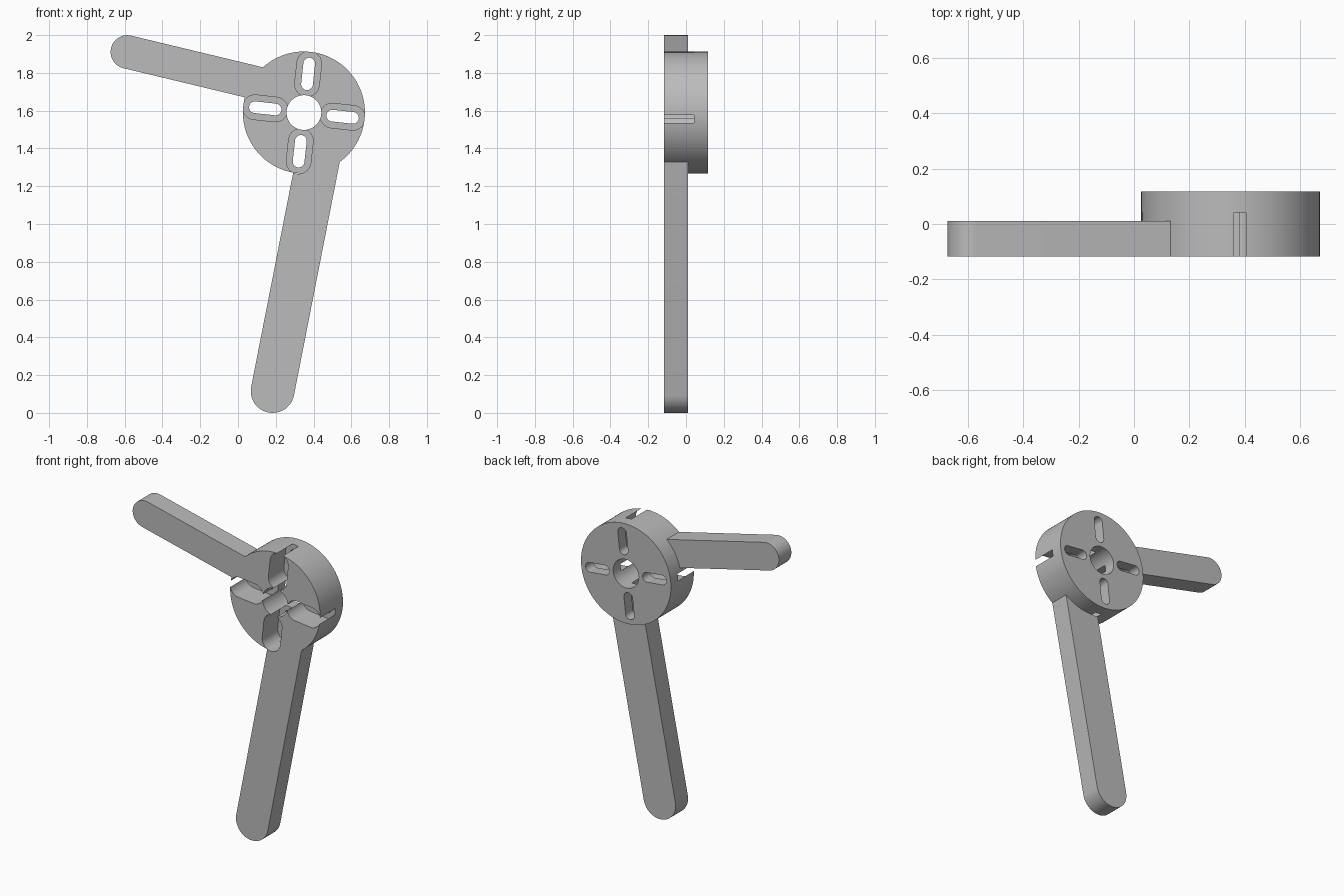
import bpy, bmesh
from math import pi, sin, cos, radians
from mathutils import Vector

default = bpy.data.objects.get("Cube")
if default:
    bpy.data.objects.remove(default, do_unlink=True)

FRONT, BACK, ARM_BACK, POCKET_BACK = -0.1175, 0.1175, 0.01, 0.042
HUB = Vector((0.349, 1.59))
HUB_R, BORE_R = 0.323, 0.092
SLOT_TILT = radians(-6.2)

grey = bpy.data.materials.new("plain grey")
grey.use_nodes = True
grey.diffuse_color = (0.5, 0.5, 0.5, 1)
grey.node_tree.nodes["Principled BSDF"].inputs["Base Color"].default_value = (0.5, 0.5, 0.5, 1)


def extrude(name, outline, y0, y1):
    """Solid made by pushing an x-z outline from y0 to y1."""
    bm = bmesh.new()
    face = bm.faces.new([bm.verts.new((p.x, y0, p.y)) for p in outline])
    new = bmesh.ops.extrude_face_region(bm, geom=[face])["geom"]
    bmesh.ops.translate(bm, vec=(0, y1 - y0, 0),
                        verts=[v for v in new if isinstance(v, bmesh.types.BMVert)])
    bmesh.ops.recalc_face_normals(bm, faces=bm.faces)
    mesh = bpy.data.meshes.new(name)
    bm.to_mesh(mesh)
    bm.free()
    mesh.materials.append(grey)
    obj = bpy.data.objects.new(name, mesh)
    bpy.context.collection.objects.link(obj)
    return obj


def arc(centre, radius, start, sweep, steps):
    return [centre + radius * Vector((cos(start + sweep * i / steps), sin(start + sweep * i / steps)))
            for i in range(steps + 1)]


def disc(centre, radius, steps):
    return arc(centre, radius, 0, 2 * pi, steps)[:-1]


def bar(centre, angle, length, radius, round_far):
    """Bar starting with a round end at centre; the far end is round or square."""
    along = Vector((cos(angle), sin(angle)))
    side = Vector((-along.y, along.x)) * radius
    far = centre + along * length
    near_end = arc(centre, radius, angle + pi / 2, pi, 24)
    if round_far:
        return near_end + arc(far, radius, angle - pi / 2, pi, 24)
    return near_end + [far - side, far + side]


def combine(target, other, operation):
    mod = target.modifiers.new(other.name, "BOOLEAN")
    mod.operation, mod.solver, mod.object = operation, "EXACT", other
    other.hide_render = True
    bpy.context.view_layer.objects.active = target
    bpy.ops.object.modifier_apply(modifier=mod.name)
    bpy.data.objects.remove(other, do_unlink=True)


# Round hub with its two arms, flush at the front
body = extrude("hub_with_arms", disc(HUB, HUB_R, 128), FRONT, BACK)
long_arm = bar(Vector((0.183, 0.1155)), radians(78.9), 1.3, 0.1155, False)
short_arm = bar(Vector((-0.586, 1.911)), radians(-13.5), 0.81, 0.0885, False)
combine(body, extrude("long_arm", long_arm, FRONT, ARM_BACK), "UNION")
combine(body, extrude("short_arm", short_arm, FRONT, ARM_BACK), "UNION")

# Central bore
combine(body, extrude("bore", disc(HUB, BORE_R, 64), FRONT - 0.1, BACK + 0.1), "DIFFERENCE")

# Four radial slots, each with a wider pocket sunk from the front
for i in range(4):
    angle = SLOT_TILT + i * pi / 2
    start = HUB + Vector((cos(angle), sin(angle))) * 0.151
    for name, radius, depth in (("pocket", 0.065, POCKET_BACK), ("slot", 0.031, BACK + 0.1)):
        cutter = extrude(name, bar(start, angle, 0.11, radius, True), FRONT - 0.1, depth)
        combine(body, cutter, "DIFFERENCE")

# Smooth curved walls, crisp edges
bpy.ops.object.select_all(action="DESELECT")
body.select_set(True)
bpy.context.view_layer.objects.active = body
bpy.ops.object.shade_smooth_by_angle(angle=radians(30))
